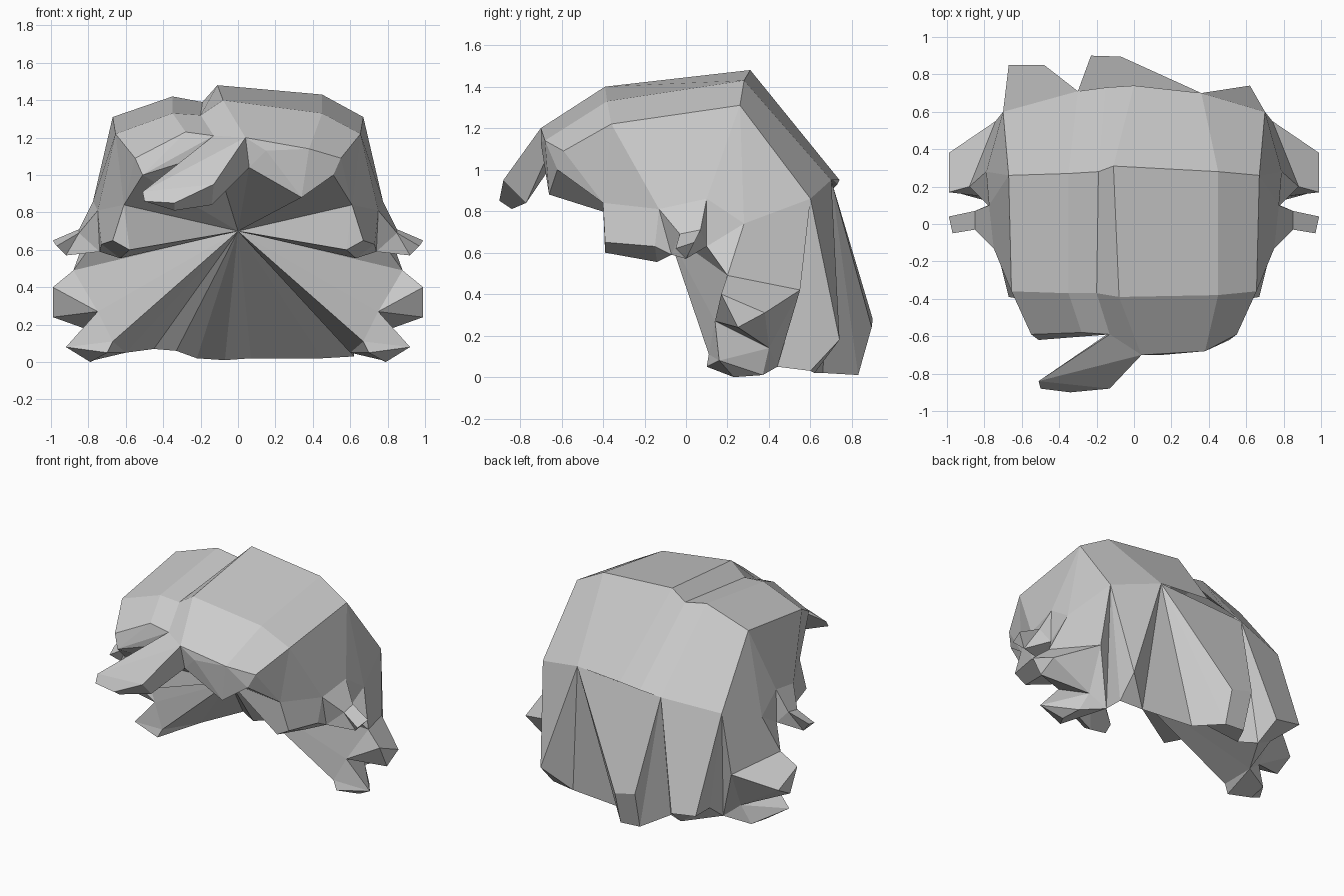
import bpy
import bmesh
from mathutils import Vector

cube = bpy.data.objects.get("Cube")
if cube:
    bpy.data.objects.remove(cube, do_unlink=True)

hair_gray = bpy.data.materials.new("hair_gray")
hair_gray.use_nodes = True
tone = (0.6, 0.6, 0.6, 1)
hair_gray.diffuse_color = tone
hair_gray.node_tree.nodes["Principled BSDF"].inputs["Base Color"].default_value = tone


def build(name, faces, centre=(0, 0.1, 0.6), inward=False):
    """Flat shaded mesh whose faces all look away from (or towards) a centre."""
    bm = bmesh.new()
    for corners in faces:
        bm.faces.new([bm.verts.new(corner) for corner in corners])
    bm.normal_update()
    middle = Vector(centre)
    for face in bm.faces:
        outward = face.normal.dot(face.calc_center_median() - middle) > 0
        if outward == inward:
            face.normal_flip()
    bmesh.ops.remove_doubles(bm, verts=bm.verts, dist=0.0001)
    mesh = bpy.data.meshes.new(name)
    bm.to_mesh(mesh)
    bm.free()
    mesh.materials.append(hair_gray)
    part = bpy.data.objects.new(name, mesh)
    bpy.context.collection.objects.link(part)


def loft(rows):
    """Quads between neighbouring rows of equal length."""
    return [(a[i], a[i + 1], b[i + 1], b[i])
            for a, b in zip(rows, rows[1:]) for i in range(len(a) - 1)]


def fan(hub, rim):
    """Triangles from one hub to each pair of neighbours along a rim."""
    return [(hub, a, b) for a, b in zip(rim, rim[1:])]


def mirror(points):
    return [(-x, y, z) for x, y, z in points]


def lock(root_a, root_b, tip_a, tip_b, under_a, under_b):
    """Hanging lock: broad front, blunt end and two side walls."""
    return [(root_a, root_b, tip_b, tip_a), (tip_a, tip_b, under_b, under_a),
            (root_a, tip_a, under_a), (root_b, tip_b, under_b)]


# Crown: rows from the hairline over the top to the back of the head
hairline = [(-.55, -.59, 1.09), (-.28, -.58, 1.23), (-.13, -.59, 1.21),
            (.04, -.7, 1.2), (.38, -.68, 1.14), (.55, -.59, 1.09)]
front_ridge = [(-.655, -.36, 1.22), (-.35, -.37, 1.33), (-.2, -.37, 1.32),
               (-.08, -.39, 1.4), (.45, -.38, 1.33), (.655, -.36, 1.22)]
back_ridge = [(-.67, .26, 1.31), (-.35, .27, 1.42), (-.19, .28, 1.39),
              (-.11, .31, 1.48), (.45, .28, 1.43), (.67, .26, 1.31)]
nape = [(-.7, .6, .86), (-.3, .71, .91), (-.15, .73, .93),
        (0, .74, .95), (.36, .7, .95), (.7, .6, .86)]
build("crown", loft([hairline, front_ridge, back_ridge, nape]))

# Fringe on both sides of the parting
left_c, left_b, left_a = hairline[3:]
right_a, right_b, right_c = hairline[:3]
dent = (.15, -.7, 1.13)
part_low = (.06, -.68, 1.04)
fringe_tip = (.34, -.66, .88)
temple = (.51, -.62, 1)
right_temple = (-.51, -.62, 1)
part_right = (-.13, -.58, 1.12)
build("fringe", [
    (left_c, dent, left_b), (left_c, dent, part_low),
    (dent, fringe_tip, part_low), (dent, left_b, fringe_tip),
    (left_b, left_a, temple), (left_b, temple, fringe_tip),
    (right_a, right_b, right_temple), (right_b, right_c, right_temple),
    (right_c, part_right, right_temple)])

# Swept bang hanging forward from the parting
sweep_end = (-.51, -.84, .91)
sweep_end_low = (-.5, -.88, .86)
sweep_mid = (-.34, -.9, .85)
sweep_mid_low = (-.34, -.84, .81)
sweep_side = (-.13, -.88, .95)
sweep_side_low = (-.14, -.77, .84)
build("swept_bang", [
    (right_c, left_c, sweep_end), (left_c, sweep_side, sweep_end),
    (sweep_end, sweep_end_low, sweep_mid, sweep_side),
    (sweep_end_low, sweep_mid_low, sweep_mid),
    (sweep_mid, sweep_mid_low, sweep_side_low, sweep_side),
    (left_c, sweep_side, sweep_side_low, part_low),
    (part_right, part_low, sweep_side_low), (part_right, sweep_side_low, sweep_mid_low),
    (part_right, sweep_mid_low, sweep_end_low, sweep_end),
    (right_c, part_right, sweep_end)], centre=(-.2, -.76, .97))

# Landmarks of one side, shared by its sections
top_front, top_back, nape_side = front_ridge[-1], back_ridge[-1], nape[-1]
burn_top, burn_out, burn_in = (.61, -.4, .84), (.67, -.39, .65), (.58, -.39, .6)
burn_back, burn_back_in = (.73, -.15, .63), (.63, -.14, .555)
ear_front, ear_top, ear_back = (.75, -.13, .81), (.775, .1, .86), (.79, .28, .74)
ear_low, ear_low_back = (.74, -.07, .59), (.78, .1, .63)
knee, knee_back = (.85, -.03, .69), (.85, .07, .71)
flick_tip, flick_front, flick_low = (.99, .04, .65), (.97, -.05, .62), (.92, 0, .57)
neck, cheek, notch = (.88, .2, .49), (.74, .55, .42), (.75, .14, .27)
spike_top, spike_back, spike_low = (.99, .17, .4), (.99, .38, .31), (.99, .25, .24)
hem_tip, hem_front, hem_lip = (.92, .16, .08), (.67, .11, .11), (.7, .1, .05)
hem_low, hem_back_low, hem_back = (.79, .23, 0), (.77, .37, .01), (.71, .4, .14)
heel = (.6, .44, .05)
apex = (0, -.09, .7)

# Each section has its faces and the centre they look away from
sections = {
    "side_shell": ([
        (top_front, left_a, burn_top), (left_a, temple, burn_top),
        (top_front, burn_top, ear_front), (top_front, ear_front, ear_top, top_back),
        (top_back, ear_top, ear_back), (top_back, ear_back, nape_side),
        (ear_back, neck, cheek, nape_side)], (0, .1, .6)),
    "sideburn": ([
        (burn_top, burn_out, burn_back, ear_front), (burn_top, burn_in, burn_out),
        (burn_out, burn_in, burn_back_in, burn_back),
        (ear_front, burn_back, ear_low), (burn_back, burn_back_in, ear_low)],
        (.6, -.28, .75)),
    "ear_flick": ([
        (ear_front, ear_top, knee_back, knee), (knee, knee_back, flick_tip, flick_front),
        (flick_tip, flick_low, flick_front),
        (ear_top, knee_back, ear_low_back), (knee_back, flick_tip, flick_low),
        (knee_back, flick_low, ear_low_back), (ear_front, knee, ear_low),
        (knee, flick_front, flick_low), (knee, flick_low, ear_low),
        (ear_low, flick_low, ear_low_back), (ear_top, ear_low_back, ear_back)],
        (.8, .02, .67)),
    "side_spike": ([
        (neck, spike_top, spike_back, cheek), (spike_top, spike_low, spike_back),
        (spike_top, notch, spike_low), (notch, spike_low, hem_back),
        (spike_low, spike_back, hem_back), (spike_back, cheek, hem_back)],
        (.8, .3, .36)),
    "neck_front": (
        fan(apex, [ear_low_back, neck, notch, hem_front])
        + [(ear_low_back, ear_back, neck), (neck, spike_top, notch),
           (notch, hem_tip, hem_front)], (.5, .7, .4)),
    "side_hem": ([
        (notch, hem_tip, hem_back), (hem_tip, hem_back_low, hem_back),
        (hem_tip, hem_low, hem_back_low), (hem_tip, hem_front, hem_lip),
        (hem_tip, hem_lip, hem_low), (hem_front, hem_lip, heel),
        (hem_lip, hem_low, hem_back_low, heel), (hem_back_low, hem_back, heel),
        (cheek, hem_back, heel), (nape_side, cheek, heel)], (.65, .3, .2)),
}
for section, (faces, centre) in sections.items():
    build("left_" + section, faces, centre)
    build("right_" + section, [mirror(face) for face in faces], mirror([centre])[0])

# Locks down the back
root_left, root_right, root_end = nape[4], nape[1], nape[0]
mid_under = [(-.07, .83, .01), (-.22, .83, .02)]
right_under = [(-.45, .7, .07), (-.62, .62, .18)]
build("middle_lock", lock(root_left, root_right, (-.07, .895, .24), (-.23, .9, .28),
                          *mid_under), centre=(-.1, .6, .4))
build("right_lock", lock(root_right, root_end, (-.48, .85, .19), (-.67, .85, .22),
                         *right_under), centre=(-.5, .5, .4))
left_tip, left_under, left_gap = (.62, .74, .18), (.45, .62, .02), (.07, .66, .02)
heel_back = (.62, .6, .03)
build("left_lock", [
    (root_left, nape_side, left_tip), (root_left, left_tip, left_under),
    (root_left, left_under, left_gap), (nape_side, left_tip, heel_back),
    (left_tip, heel_back, left_under), (nape_side, heel, heel_back)])
right_gap = (-.33, .64, .06)
right_heel = mirror([heel])[0]
build("lock_gaps", [
    (root_left, left_gap, mid_under[0]), (root_right, mid_under[1], right_gap),
    (root_right, right_gap, right_under[0]), (root_end, right_under[1], right_heel),
    (right_under[0], right_under[1], right_heel)])

# Hollow underside: fans from the rim to one point inside the head
front_rim = [temple, burn_top, burn_in, burn_back_in, ear_low, ear_low_back]
build("face_hollow", fan(apex, mirror(reversed(front_rim))
                         + [part_right, part_low, fringe_tip] + front_rim),
      centre=(0, -.6, .4), inward=True)
hem_rim = [hem_front, heel]
build("underside", fan(apex, hem_rim + [heel_back, left_under, left_gap] + mid_under
                       + [right_gap, right_under[0]] + mirror(reversed(hem_rim))),
      centre=(0, -.5, .1), inward=True)
